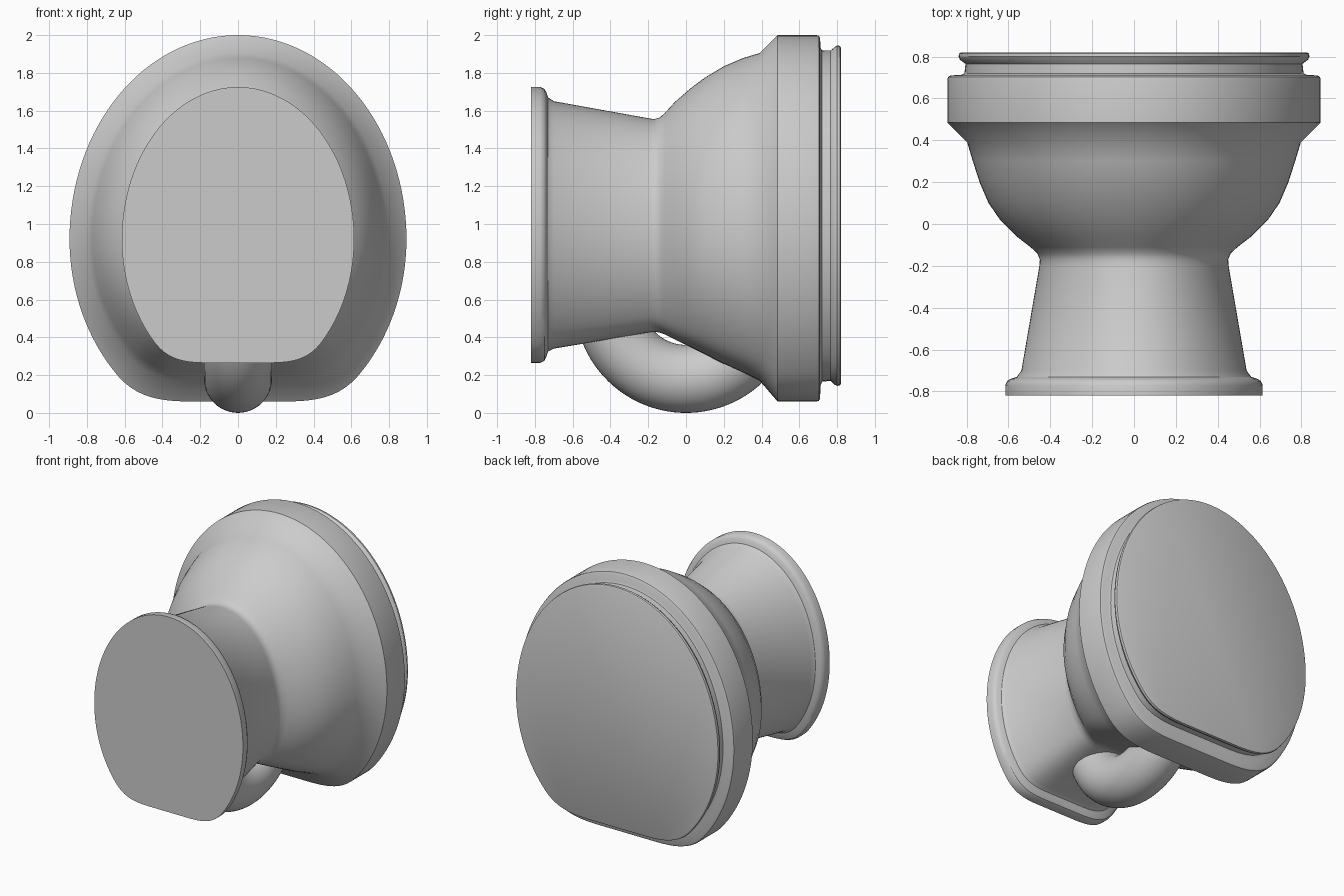
import bpy, bmesh
from math import cos, sin, pi, radians
from mathutils import Matrix, Vector

cube = bpy.data.objects.get("Cube")
if cube:
    bpy.data.objects.remove(cube)

GREY = (0.6, 0.6, 0.6, 1)
ceramic = bpy.data.materials.new("grey ceramic")
ceramic.use_nodes = True
ceramic.diffuse_color = GREY
ceramic.node_tree.nodes["Principled BSDF"].inputs["Base Color"].default_value = GREY

SIDES = 128
MID = 0.92  # height of the widest line of every section


def finish(bm, name):
    bmesh.ops.recalc_face_normals(bm, faces=bm.faces)
    mesh = bpy.data.meshes.new(name)
    bm.to_mesh(mesh)
    bm.free()
    mesh.materials.append(ceramic)
    obj = bpy.data.objects.new(name, mesh)
    bpy.context.collection.objects.link(obj)
    bpy.ops.object.select_all(action='DESELECT')
    obj.select_set(True)
    bpy.context.view_layer.objects.active = obj
    bpy.ops.object.shade_smooth_by_angle(angle=radians(32))
    return obj


def soft_min(a, b, k=0.16):
    h = max(k - abs(a - b), 0) / k
    return min(a, b) - h * h * k / 4


def section(y, w, top, bottom):
    """Egg outline with a flattened underside and rounded corners."""
    points = []
    for i in range(SIDES):
        a = 2 * pi * i / SIDES
        if sin(a) >= 0:
            z = MID + (top - MID) * sin(a)
        else:
            z = MID - (MID - bottom) * soft_min(-1.2 * sin(a), 1)
        points.append((w * cos(a), y, z))
    return points


def loft(name, profile):
    bm = bmesh.new()
    rings = [[bm.verts.new(p) for p in section(*row)] for row in profile]
    for r, s in zip(rings, rings[1:]):
        for i in range(SIDES):
            j = (i + 1) % SIDES
            bm.faces.new((r[i], r[j], s[j], s[i]))
    bm.faces.new(rings[0])
    bm.faces.new(rings[-1])
    return finish(bm, name)


# Foot, neck, bowl and rim as one skin: depth, half width, top, bottom
loft("pedestal_bowl", [
    (-0.82, 0.615, 1.725, 0.265),
    (-0.77, 0.615, 1.725, 0.265),
    (-0.75, 0.605, 1.715, 0.275),
    (-0.74, 0.59, 1.70, 0.295),
    (-0.73, 0.56, 1.67, 0.325),
    (-0.70, 0.538, 1.65, 0.34),
    (-0.20, 0.452, 1.56, 0.425),
    (-0.17, 0.45, 1.555, 0.43),
    (-0.14, 0.462, 1.563, 0.425),
    (-0.11, 0.495, 1.59, 0.415),
    (-0.06, 0.56, 1.645, 0.39),
    (0.02, 0.64, 1.715, 0.35),
    (0.10, 0.695, 1.775, 0.31),
    (0.20, 0.738, 1.835, 0.26),
    (0.30, 0.77, 1.878, 0.215),
    (0.39, 0.797, 1.905, 0.17),
    (0.485, 0.892, 2.0, 0.06),
    (0.69, 0.892, 2.0, 0.06),
    (0.703, 0.888, 1.996, 0.064),
    (0.71, 0.875, 1.985, 0.075),
    (0.712, 0.825, 1.935, 0.14),
    (0.72, 0.81, 1.92, 0.165),
    (0.765, 0.805, 1.918, 0.17),
    (0.785, 0.832, 1.935, 0.15),
    (0.80, 0.838, 1.945, 0.143),
    (0.815, 0.835, 1.943, 0.146),
    (0.82, 0.825, 1.933, 0.155),
])

# Bent waste pipe bulging out underneath
hub = Vector((0, 0, 0.59))
bm = bmesh.new()
ring = bmesh.ops.create_circle(
    bm, cap_ends=False, segments=48, radius=0.18,
    matrix=Matrix.Translation((0, 0, 0.18)))["verts"]
bmesh.ops.rotate(bm, verts=ring, cent=(0, 0, 0.18),
                 matrix=Matrix.Rotation(pi / 2, 3, 'Y'))
bmesh.ops.rotate(bm, verts=ring, cent=(0, 0, 0.18),
                 matrix=Matrix.Rotation(pi / 2, 3, 'Z'))
bmesh.ops.rotate(bm, verts=ring, cent=hub, matrix=Matrix.Rotation(radians(-70), 3, 'X'))
bmesh.ops.spin(bm, geom=bm.verts[:] + bm.edges[:], cent=hub, axis=(1, 0, 0),
               angle=radians(140), steps=48)
bmesh.ops.holes_fill(bm, edges=[e for e in bm.edges if e.is_boundary], sides=0)
finish(bm, "waste_pipe")
